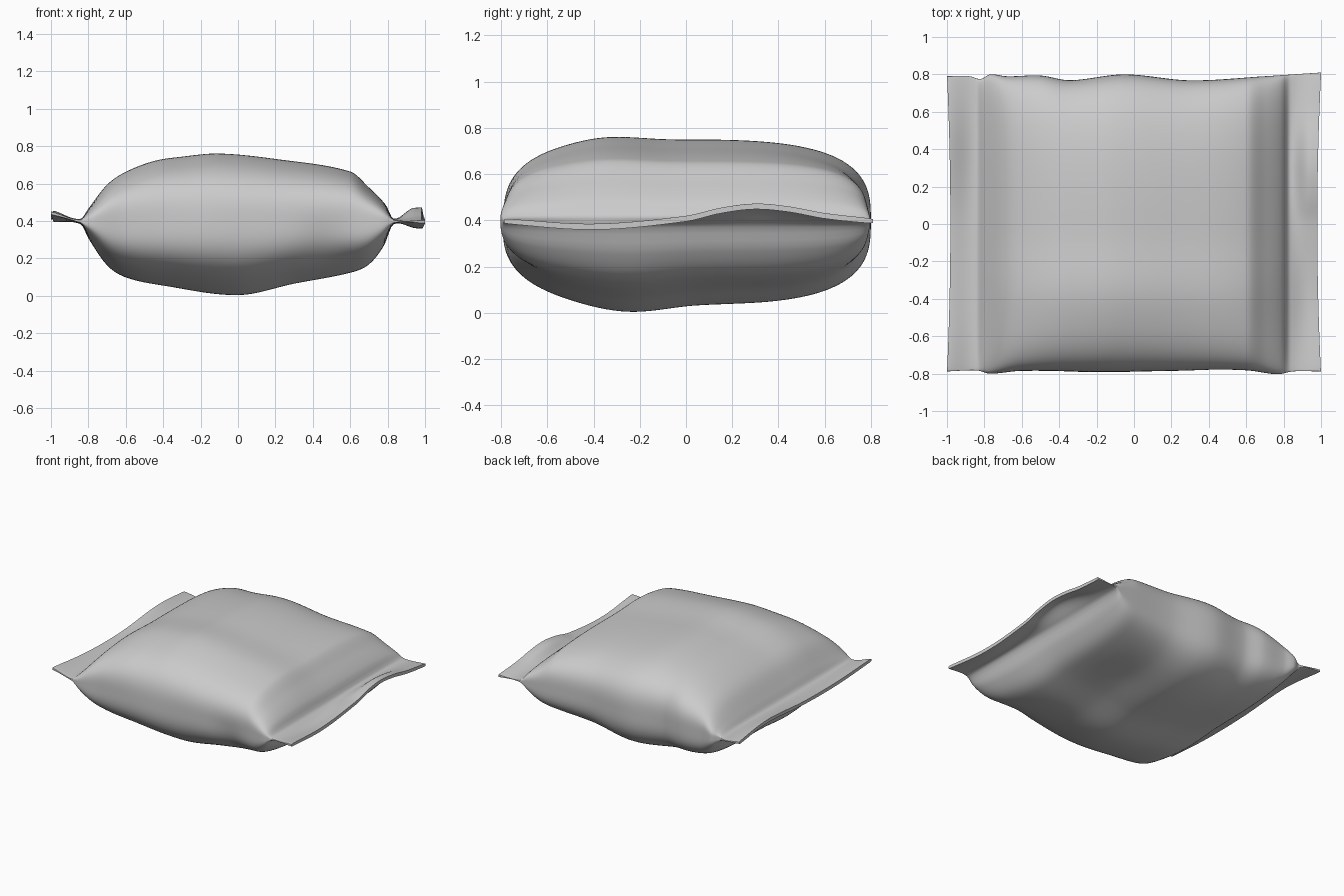
import bpy, bmesh, math
from mathutils import Vector

cube = bpy.data.objects.get("Cube")
if cube:
    bpy.data.objects.remove(cube, do_unlink=True)

MID = 0.397        # height of the seams
RINGS, SIDES = 140, 160


def curve(points, t):
    """Smooth curve through (position, value) points."""
    if t <= points[0][0]:
        return points[0][1]
    if t >= points[-1][0]:
        return points[-1][1]

    def slope(i):
        a, b = points[max(i - 1, 0)], points[min(i + 1, len(points) - 1)]
        return (b[1] - a[1]) / (b[0] - a[0])
    for i in range(len(points) - 1):
        (x0, y0), (x1, y1) = points[i], points[i + 1]
        if t <= x1:
            d = x1 - x0
            s = (t - x0) / d
            return ((1 + 2 * s) * (1 - s) ** 2 * y0 + s * (1 - s) ** 2 * d * slope(i)
                    + s * s * (3 - 2 * s) * y1 + s * s * (s - 1) * d * slope(i + 1))


# Heights above and below the seam, along the length
TOP = [(-1, .013), (-.84, .015), (-.8, .07), (-.7, .2), (-.6, .27), (-.45, .33), (-.3, .355),
       (-.1, .373), (.2, .343), (.6, .272), (.7, .185), (.79, .09), (.83, .016), (1, .013)]
LOW = [(-1, .013), (-.84, .015), (-.8, .09), (-.7, .235), (-.6, .3), (-.4, .345),
       (0, .397), (.3, .335), (.6, .275), (.7, .23), (.78, .13), (.83, .016), (1, .013)]
# Fullness across the width
TOP_Y = [(-.8, .96), (-.55, .98), (-.35, 1), (-.1, .95), (.1, .945), (.45, .945), (.8, .96)]
LOW_Y = [(-.8, .9), (-.55, .94), (-.25, 1), (.05, .92), (.4, .91), (.8, .92)]
# Half widths of the back and front edges
BACK = [(-1, .79), (-.88, .79), (-.82, .775), (-.77, .8), (-.68, .79), (-.5, .795),
        (-.34, .77), (-.05, .8), (.3, .768), (.7, .79), (1, .81)]
FRONT = [(-1, .788), (-.84, .783), (-.77, .8), (-.6, .785), (0, .787), (.6, .785),
         (.77, .803), (.85, .788), (1, .788)]
# Curl of the free edge of each seal
CURL_LEFT = [(-.8, 0), (-.4, -.025), (0, .01), (.15, .045), (.3, .063), (.45, .05),
             (.6, .022), (.8, 0)]
CURL_RIGHT = [(-.8, .05), (-.4, .015), (0, .015), (.45, .05), (.8, .02)]
# Soft dents (negative) and bulges: centre, radius, amount
DENTS = [((.47, -.75, .27), .14, -.025), ((-.2, -.75, .3), .2, .008),
         ((-.45, .7, .15), .2, -.012), ((.3, .3, .06), .2, -.012)]


def ease(t):
    t = max(0, min(1, t))
    return t * t * (3 - 2 * t)


def section_point(x, angle):
    c, s = math.cos(angle), math.sin(angle)
    # rounded box section, sharper in the flat seals
    n = 3 + 1.2 * x * x + 5 * ease((abs(x) - .8) / .06)
    radius = (abs(c) ** n + abs(s) ** n) ** (-1 / n)
    y = c * radius * curve(BACK if c > 0 else FRONT, x)
    height = curve(TOP if s > 0 else LOW, x) * curve(TOP_Y if s > 0 else LOW_Y, y)
    p = Vector((x, y, MID + s * radius * height))
    # dents fade out towards the seals
    push = sum(a * math.exp(-((p - Vector(o)).length / r) ** 2) for o, r, a in DENTS)
    p += Vector((0, c, s)) * push * ease((.8 - abs(x)) / .2)
    # seals curl and their free edges pull inwards
    w = ease((abs(x) - .82) / (.14 if x > 0 else .22))
    p.z += w * curve(CURL_LEFT if x > 0 else CURL_RIGHT, y)
    p.x *= 1 - w * .02 * max(0, 1 - (y / .8) ** 2)
    return p


# Pillow shaped pouch, rings swept along the length
bm = bmesh.new()
rings = []
for i in range(RINGS + 1):
    x = math.sin(math.pi * (i / RINGS - .5)) * .5 + (2 * i / RINGS - 1) * .5
    rings.append([bm.verts.new(section_point(x, 2 * math.pi * j / SIDES))
                  for j in range(SIDES)])
for a, b in zip(rings, rings[1:]):
    for j in range(SIDES):
        k = (j + 1) % SIDES
        bm.faces.new((a[j], a[k], b[k], b[j]))

# Thin strips close the ends of the seals
for ring in (rings[0], rings[-1]):
    for j in range(SIDES // 2):
        quad = [ring[j], ring[j + 1], ring[SIDES - j - 1], ring[-j]]
        bm.faces.new(list(dict.fromkeys(quad)))
bmesh.ops.recalc_face_normals(bm, faces=bm.faces)

mesh = bpy.data.meshes.new("pouch")
bm.to_mesh(mesh)
bm.free()
pouch = bpy.data.objects.new("pouch", mesh)
bpy.context.collection.objects.link(pouch)

grey = bpy.data.materials.new("light_grey")
grey.use_nodes = True
colour = (.6, .6, .6, 1)
grey.diffuse_color = colour
grey.node_tree.nodes["Principled BSDF"].inputs["Base Color"].default_value = colour
mesh.materials.append(grey)

bpy.ops.object.select_all(action='DESELECT')
pouch.select_set(True)
bpy.context.view_layer.objects.active = pouch
bpy.ops.object.shade_smooth_by_angle(angle=math.radians(50))
